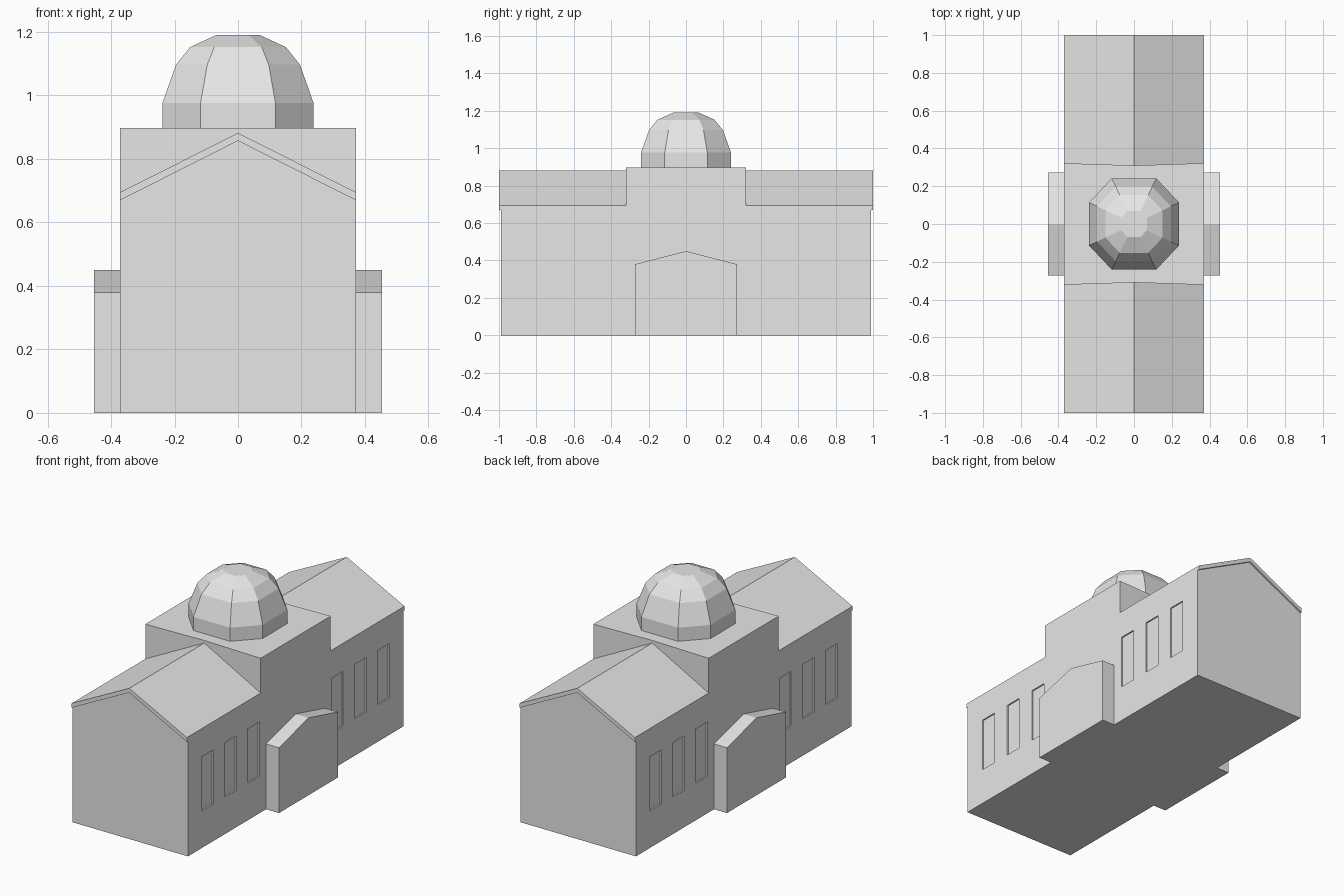
import bpy
import bmesh
from mathutils import Matrix, Vector

if "Cube" in bpy.data.objects:
    bpy.data.objects.remove(bpy.data.objects["Cube"], do_unlink=True)

STONE = (0.8, 0.8, 0.8, 1.0)
stone = bpy.data.materials.new("pale_stone")
stone.use_nodes = True
stone.diffuse_color = STONE
stone.node_tree.nodes["Principled BSDF"].inputs["Base Color"].default_value = STONE


def finish(name, bm):
    """Turn a bmesh into a flat-shaded stone object."""
    bmesh.ops.recalc_face_normals(bm, faces=bm.faces)
    mesh = bpy.data.meshes.new(name)
    bm.to_mesh(mesh)
    bm.free()
    mesh.materials.append(stone)
    obj = bpy.data.objects.new(name, mesh)
    bpy.context.collection.objects.link(obj)
    return obj


def prism(name, outline, start, direction):
    """Extrude a closed outline, placed by the start function, along a vector."""
    bm = bmesh.new()
    face = bm.faces.new([bm.verts.new(start(a, b)) for a, b in outline])
    side = bmesh.ops.extrude_face_region(bm, geom=[face], use_keep_orig=True)
    moved = [v for v in side["geom"] if isinstance(v, bmesh.types.BMVert)]
    bmesh.ops.translate(bm, verts=moved, vec=Vector(direction))
    return finish(name, bm)


HALF_WIDTH, WALL_END, ROOF_END = 0.371, 0.99, 1.0
EAVE, RIDGE, ROOF_THICK = 0.67, 0.857, 0.025

# Long hall with gabled ends
hall = prism(
    "hall_walls",
    [(-HALF_WIDTH, 0), (HALF_WIDTH, 0), (HALF_WIDTH, EAVE), (0, RIDGE), (-HALF_WIDTH, EAVE)],
    lambda x, z: (x, -WALL_END, z), (0, 2 * WALL_END, 0))

# Recessed windows, three on each wing of both long walls
cutters = bmesh.new()
for side in (-1, 1):
    for wing in (-1, 1):
        for i in range(3):
            centre = (side * HALF_WIDTH, wing * (0.385 + 0.212 * i), 0.373)
            place = Matrix.Translation(centre) @ Matrix.Diagonal((0.016, 0.104, 0.316, 1))
            bmesh.ops.create_cube(cutters, size=1, matrix=place)
window_cutter = finish("window_cutter", cutters)
window_cutter.hide_render = True
cut = hall.modifiers.new("windows", "BOOLEAN")
cut.operation = "DIFFERENCE"
cut.solver = "EXACT"
cut.object = window_cutter
bpy.context.view_layer.objects.active = hall
bpy.ops.object.modifier_apply(modifier=cut.name)
bpy.data.objects.remove(window_cutter, do_unlink=True)

# Gabled roof slab, slightly overhanging each end
prism(
    "roof",
    [(-HALF_WIDTH, EAVE), (0, RIDGE), (HALF_WIDTH, EAVE),
     (HALF_WIDTH, EAVE + ROOF_THICK), (0, RIDGE + ROOF_THICK), (-HALF_WIDTH, EAVE + ROOF_THICK)],
    lambda x, z: (x, -ROOF_END, z), (0, 2 * ROOF_END, 0))

# Raised central block under the dome, its ends drawn in slightly at the middle
prism(
    "central_block",
    [(-HALF_WIDTH, -0.322), (0, -0.31), (HALF_WIDTH, -0.322),
     (HALF_WIDTH, 0.322), (0, 0.31), (-HALF_WIDTH, 0.322)],
    lambda x, y: (x, y, 0.6), (0, 0, 0.297))

# Gabled porches on both long sides
for side, label in ((1, "left"), (-1, "right")):
    prism(
        label + "_porch",
        [(-0.272, 0), (0.272, 0), (0.272, 0.38), (0, 0.45), (-0.272, 0.38)],
        lambda y, z: (side * 0.36, y, z), (side * 0.094, 0, 0))

# Eight-sided dome: a short drum, then tapering rings
corner = [(0.118, -0.241), (0.238, -0.114)]
octagon = corner + [(x, -y) for x, y in reversed(corner)]
octagon += [(-x, -y) for x, y in octagon]
bm = bmesh.new()
rings = []
for scale, z in ((1, 0.89), (1, 0.976), (0.82, 1.097), (0.635, 1.152), (0.29, 1.19)):
    rings.append([bm.verts.new((x * scale, y * scale, z)) for x, y in octagon])
for low, high in zip(rings, rings[1:]):
    for i in range(8):
        j = (i + 1) % 8
        bm.faces.new((low[i], low[j], high[j], high[i]))
bm.faces.new(rings[-1])
bm.faces.new(rings[0])
finish("dome", bm)
